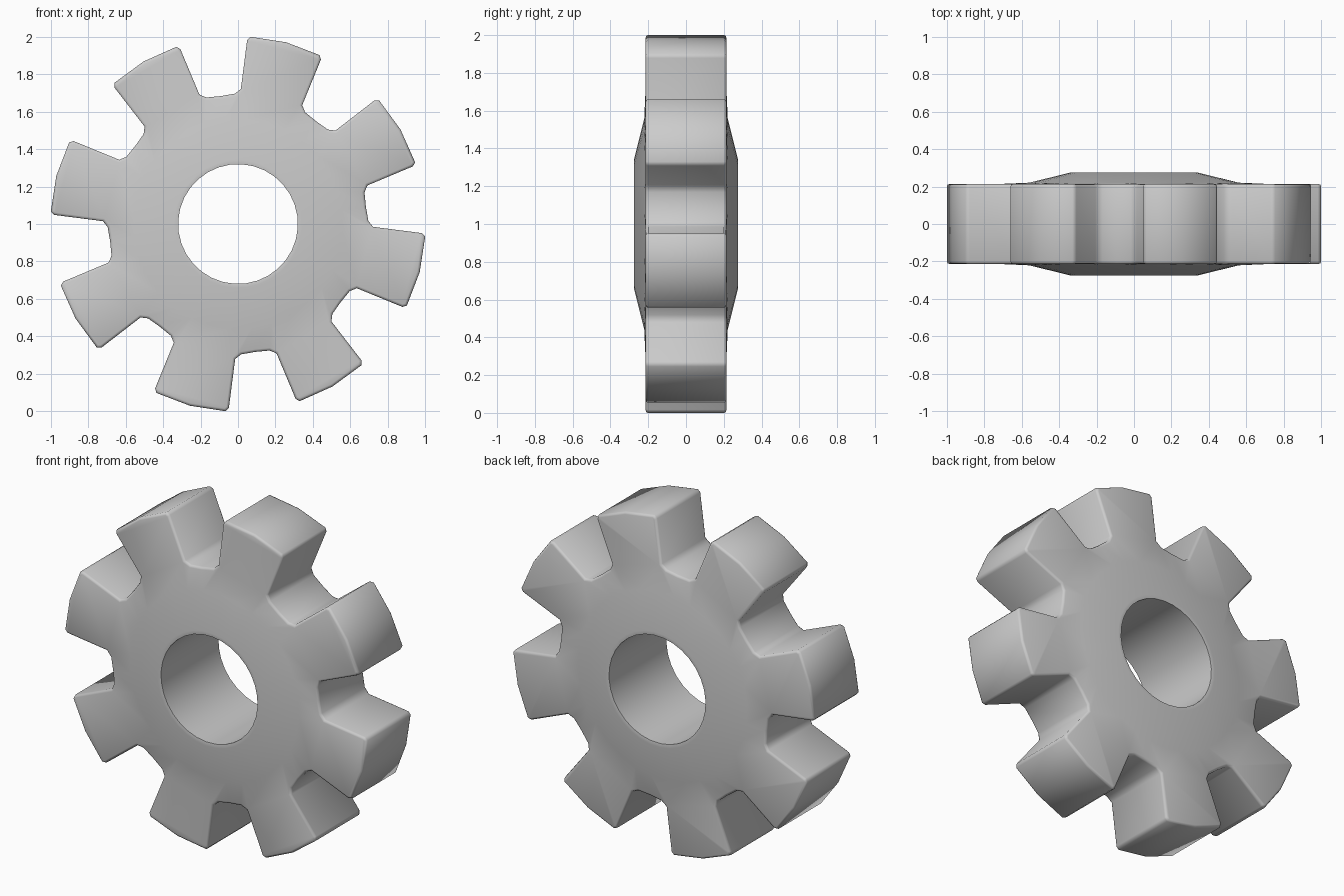
import bpy, bmesh
from math import sin, cos, radians, asin, degrees

if "Cube" in bpy.data.objects:
    bpy.data.objects.remove(bpy.data.objects["Cube"])

TEETH = 8
PITCH = 360 / TEETH
START = 75.2          # angle of the first tooth axis
RINGS = [(0.32, 0.272), (0.342, 0.275), (0.56, 0.221)]   # hub: radius, half depth
FACE_Y = 0.214

# half of one tooth outline from gap centre to tip: (radius, angle from tooth axis)
HALF = [(0.69, 22.5), (0.697, 16.2), (0.722, 13.6),
        (0.984, degrees(asin(0.204 / 0.984))), (1.003, 11.0)]
TOOTH = [(r, -a) for r, a in HALF] + [(1.005, 0)] + HALF[:0:-1]
N = len(TOOTH)

bm = bmesh.new()


def vert(r, a, y):
    a = radians(a)
    return bm.verts.new((r * cos(a), y, 1 + r * sin(a)))


def strip(a, b):
    n = len(a)
    for i in range(n):
        j = (i + 1) % n
        bm.faces.new((a[i], a[j], b[j], b[i]))


# front and back faces: conical hub rings, then the toothed web
sides = []
for s in (-1, 1):
    hubs = [[vert(r, START - 22.5 + 11.25 * i, s * y) for i in range(4 * TEETH)]
            for r, y in RINGS]
    outline = [vert(r, START + PITCH * k + a, s * FACE_Y)
               for k in range(TEETH) for r, a in TOOTH]
    for a, b in zip(hubs, hubs[1:]):
        strip(a, b)
    hub = hubs[-1]
    for k in range(TEETH):
        h = [hub[(4 * k + i) % len(hub)] for i in range(5)]
        o = [outline[(N * k + i) % len(outline)] for i in range(N + 1)]
        bm.faces.new((h[0], h[1], o[2], o[1], o[0]))
        bm.faces.new((h[1], h[2], h[3], o[8], o[2]))
        bm.faces.new((h[3], h[4], o[10], o[9], o[8]))
        bm.faces.new(o[2:9])
    sides.append((hubs[0], outline))

# bore wall and tooth flanks
strip(sides[0][0], sides[1][0])
strip(sides[0][1], sides[1][1])
bmesh.ops.recalc_face_normals(bm, faces=bm.faces)

# softened tooth rims
rims = set()
for _, loop in sides:
    for i, v in enumerate(loop):
        rims.add(bm.edges.get((v, loop[(i + 1) % len(loop)])))
bmesh.ops.bevel(bm, geom=list(rims), offset=0.014, segments=2, profile=0.5,
                affect='EDGES', clamp_overlap=True)

mesh = bpy.data.meshes.new("gear_wheel")
bm.to_mesh(mesh)
bm.free()
gear = bpy.data.objects.new("gear_wheel", mesh)
bpy.context.collection.objects.link(gear)
bpy.context.view_layer.objects.active = gear
gear.select_set(True)
bpy.ops.object.shade_smooth_by_angle(angle=radians(50))
